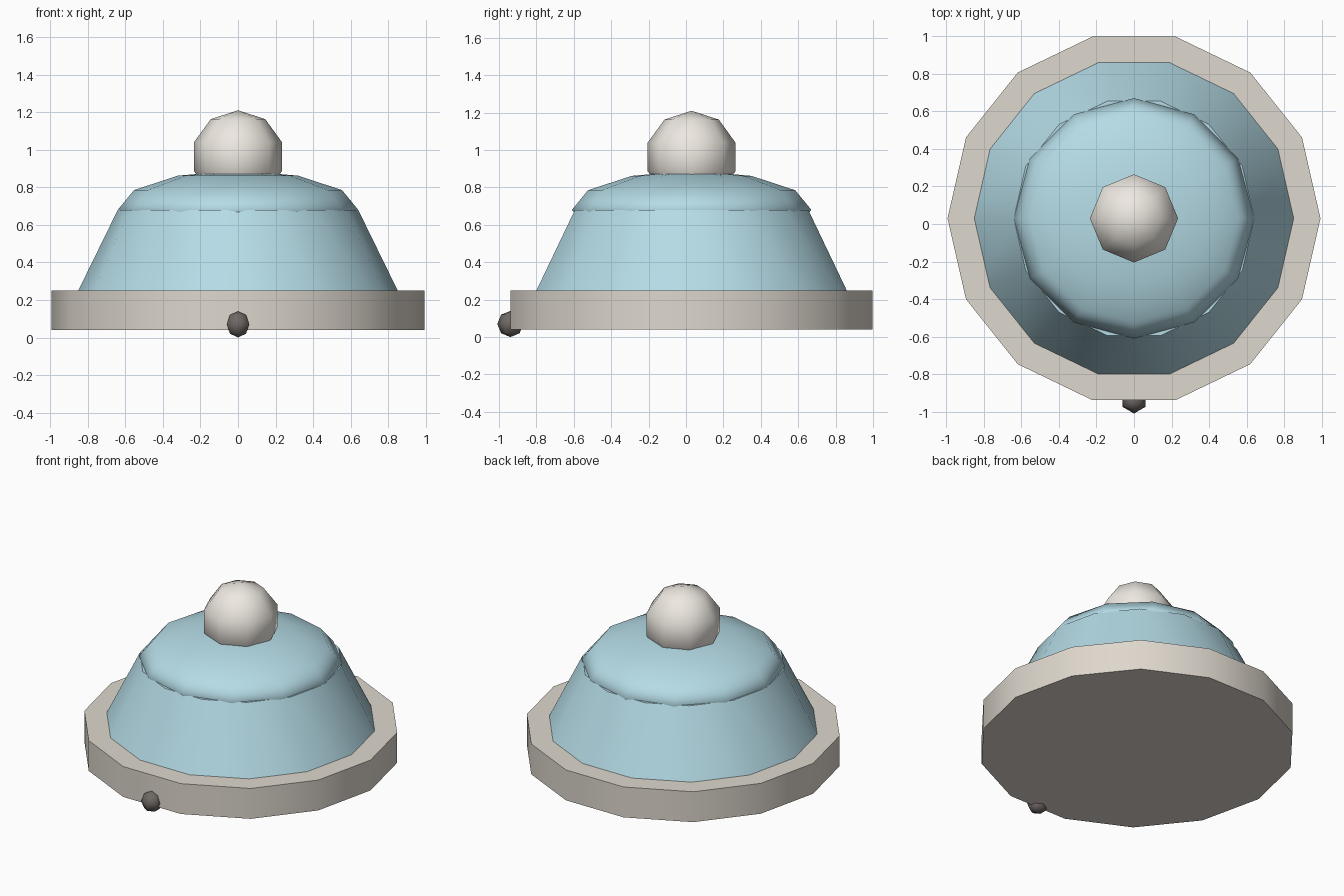
import bpy, math

if "Cube" in bpy.data.objects:
    bpy.data.objects.remove(bpy.data.objects["Cube"])

CY = 0.03  # shared axis of the round parts


def material(name, rgb):
    m = bpy.data.materials.new(name)
    m.diffuse_color = (*rgb, 1)
    m.use_nodes = True
    m.node_tree.nodes["Principled BSDF"].inputs["Base Color"].default_value = m.diffuse_color
    return m


def finish(name, mat, angle):
    ob = bpy.context.object
    ob.name = name
    ob.data.materials.append(mat)
    bpy.ops.object.shade_smooth_by_angle(angle=math.radians(angle))
    return ob


def frustum(name, r1, r2, z1, z2, mat):
    bpy.ops.mesh.primitive_cone_add(
        vertices=14, radius1=r1, radius2=r2, depth=z2 - z1,
        location=(0, CY, (z1 + z2) / 2), rotation=(0, 0, math.pi / 2))
    return finish(name, mat, 35)


def ball(name, segments, rings, radius, loc, mat, z_scale=1):
    bpy.ops.mesh.primitive_uv_sphere_add(
        segments=segments, ring_count=rings, radius=radius, location=loc)
    bpy.context.object.scale.z = z_scale
    return finish(name, mat, 80)


blue = material("pale_blue", (0.46, 0.71, 0.79))
cream = material("cream", (0.85, 0.81, 0.75))
stone = material("stone", (0.73, 0.68, 0.61))
dark = material("dark_grey", (0.16, 0.14, 0.13))

# Flat rim and the sloped body rising through it
frustum("base_rim", 0.993, 0.993, 0.04, 0.25, stone)
frustum("sloped_body", 0.953, 0.64, 0.041, 0.68, blue)

# Flattened dome cap and the knob on top
ball("dome_cap", 12, 6, 0.64, (0, CY, 0.68), blue, 0.21 / 0.64)
ball("top_knob", 8, 5, 0.247, (0, CY, 0.963), cream)

# Small bead on the front of the rim
ball("front_bead", 6, 4, 0.07, (0, -0.939, 0.07), dark)
